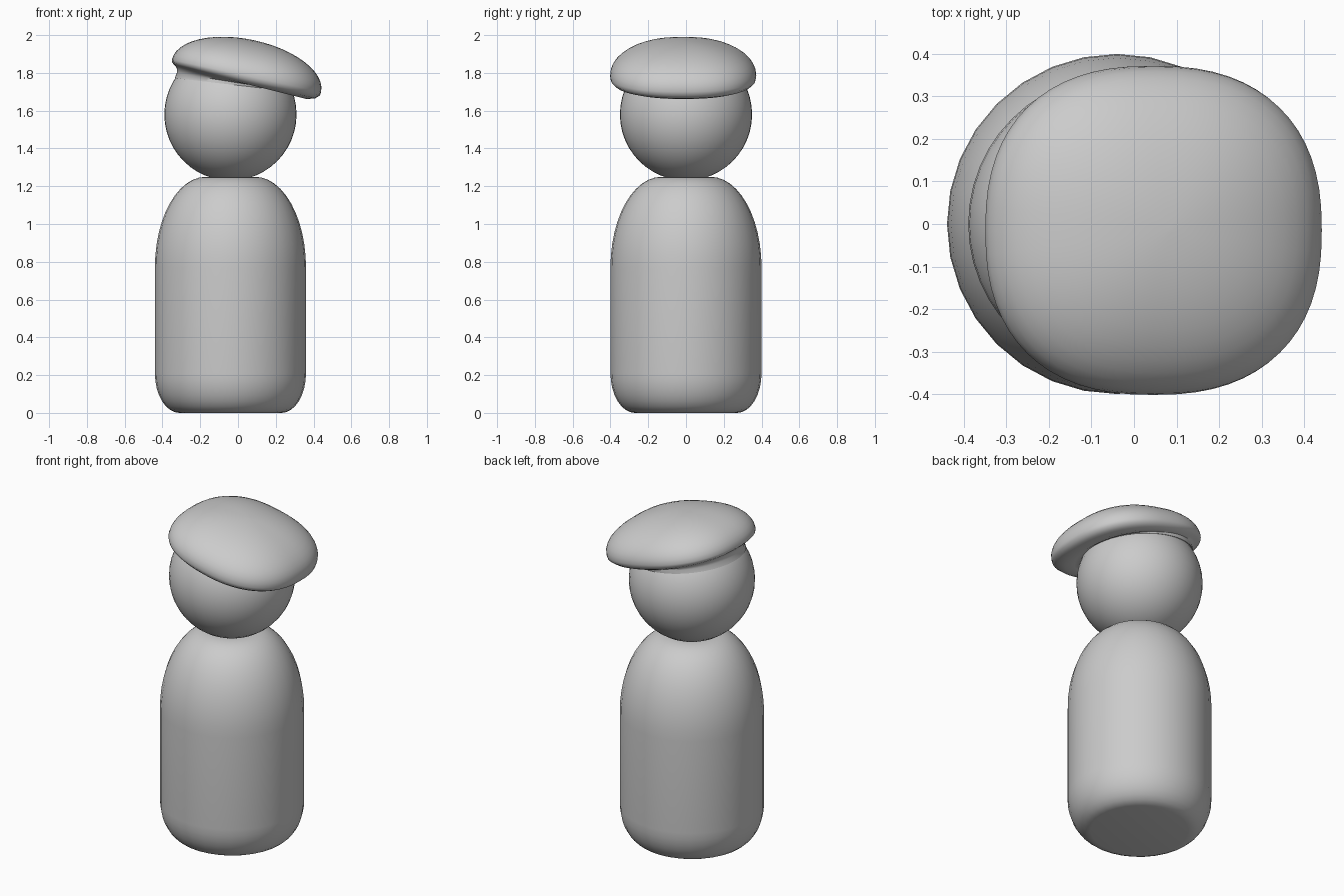
import bpy, bmesh
from math import sin, cos, pi, radians, copysign

if "Cube" in bpy.data.objects:
    bpy.data.objects.remove(bpy.data.objects["Cube"])


def loft(name, rings, sharp=40):
    """Skin a stack of equal-sized point rings and cap both ends."""
    bm = bmesh.new()
    loops = [[bm.verts.new(p) for p in ring] for ring in rings]
    n = len(loops[0])
    for a, b in zip(loops, loops[1:]):
        for i in range(n):
            j = (i + 1) % n
            bm.faces.new((a[i], a[j], b[j], b[i]))
    bm.faces.new(loops[0][::-1])
    bm.faces.new(loops[-1])
    bmesh.ops.recalc_face_normals(bm, faces=bm.faces)
    me = bpy.data.meshes.new(name)
    bm.to_mesh(me)
    bm.free()
    ob = bpy.data.objects.new(name, me)
    bpy.context.collection.objects.link(ob)
    bpy.context.view_layer.objects.active = ob
    ob.select_set(True)
    bpy.ops.object.shade_smooth_by_angle(angle=radians(sharp))
    ob.select_set(False)
    return ob


def ring(cx, cy, cz, rx, ry, tilt=0, power=2, n=32):
    """Superellipse ring, tilted down towards +x."""
    pts = []
    for i in range(n):
        a = 2 * pi * i / n
        u = rx * copysign(abs(cos(a)) ** (2 / power), cos(a))
        v = ry * copysign(abs(sin(a)) ** (2 / power), sin(a))
        pts.append((cx + u * cos(tilt), cy + v, cz - u * sin(tilt)))
    return pts


X = -0.04  # axis of body and head

# Body: rounded base, straight side, domed shoulders
profile = []
for i in range(9):
    t = pi / 2 * i / 8
    profile.append((0.27 + 0.13 * sin(t), 0.21 * (1 - cos(t))))
for i in range(13):
    t = pi / 2 * i / 12
    profile.append((0.13 + 0.27 * cos(t), 0.77 + 0.48 * sin(t)))
loft("body", [ring(X, 0, z, r, r) for r, z in profile])

# Head
bpy.ops.mesh.primitive_uv_sphere_add(segments=48, ring_count=24, radius=0.35,
                                     location=(X, 0, 1.58))
head = bpy.context.object
head.name = "head"
bpy.ops.object.shade_smooth()
head.select_set(False)

# Cap: band on the head, tucked underside, wide rim, tilted dome
tilt = radians(12.2)
specs = [
    (-0.03, 0.0, 1.745, 0.27, 0.27, radians(6), 2),
    (-0.026, 0.0, 1.737, 0.311, 0.316, radians(6.5), 2),
    (-0.018, 0.0, 1.75, 0.31, 0.318, radians(9), 2),
    (-0.005, -0.01, 1.752, 0.325, 0.328, radians(12), 2.1),
    (0.018, -0.012, 1.748, 0.358, 0.348, radians(14), 2.2),
    (0.034, -0.015, 1.755, 0.385, 0.37, radians(13.5), 2.3),
    (0.042, -0.015, 1.768, 0.401, 0.383, radians(12.7), 2.4),
]
for i in range(12):
    t = pi / 2 * i / 12
    h = 0.192 * sin(t)
    specs.append((0.045 + h * sin(tilt), -0.015, 1.785 + h * cos(tilt),
                  0.404 * cos(t), 0.387 * cos(t), tilt, 2.4))
h = 0.192
specs.append((0.045 + h * sin(tilt), -0.015, 1.785 + h * cos(tilt),
              0.004, 0.004, tilt, 2))
loft("beret", [ring(*s, n=64) for s in specs], sharp=60)
